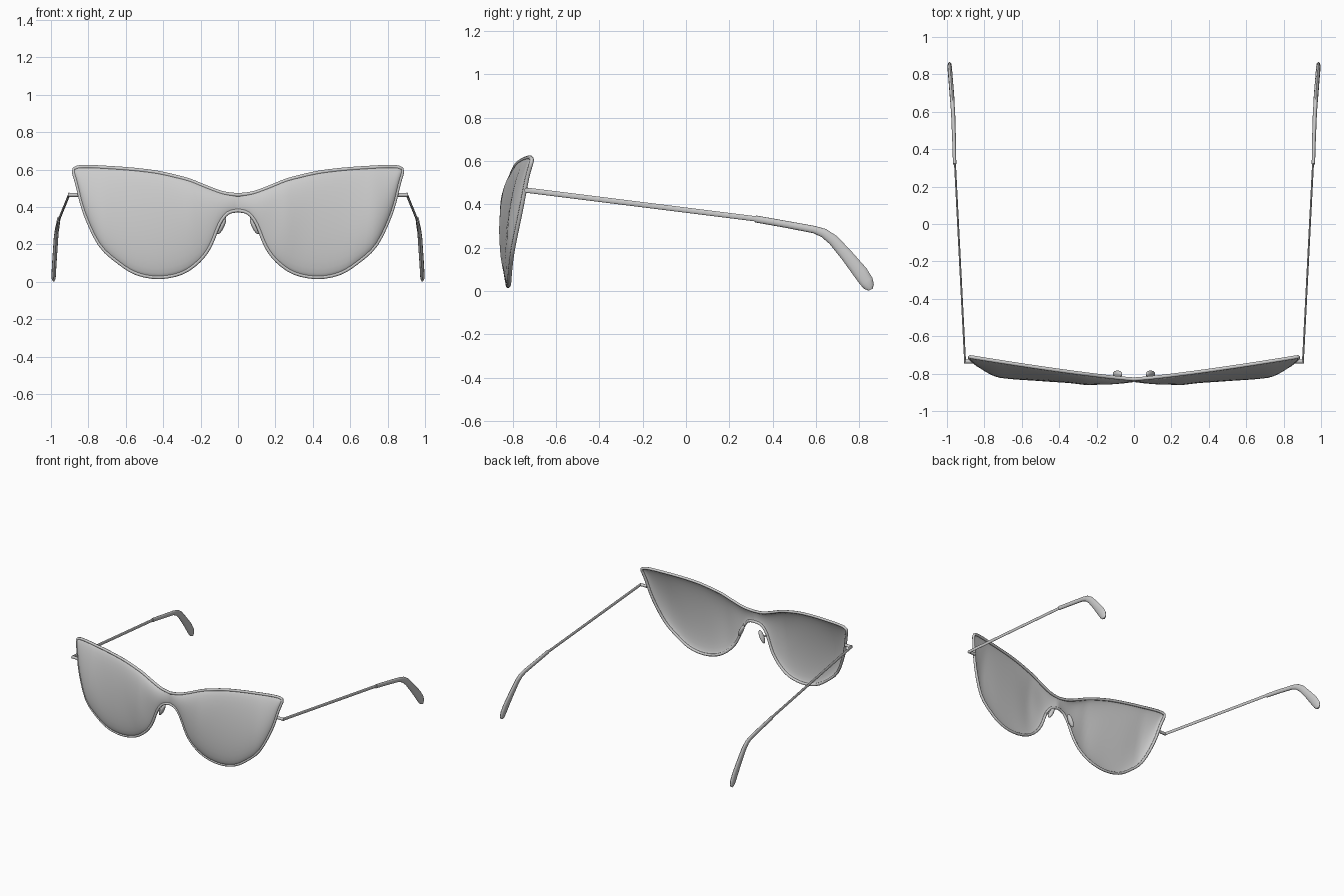
import bpy, bmesh, math
from mathutils import Vector, Matrix

cube = bpy.data.objects.get("Cube")
if cube:
    bpy.data.objects.remove(cube, do_unlink=True)

grey = bpy.data.materials.new("plain grey")
grey.use_nodes = True
colour = (0.6, 0.6, 0.6, 1)
grey.diffuse_color = colour
grey.node_tree.nodes["Principled BSDF"].inputs["Base Color"].default_value = colour


def finish(obj, angle=50):
    """Give an object the material and smooth shading."""
    obj.data.materials.clear()
    obj.data.materials.append(grey)
    bpy.ops.object.select_all(action="DESELECT")
    obj.select_set(True)
    bpy.context.view_layer.objects.active = obj
    bpy.ops.object.shade_smooth_by_angle(angle=math.radians(angle))
    return obj


def from_bmesh(name, bm):
    bmesh.ops.recalc_face_normals(bm, faces=bm.faces)
    mesh = bpy.data.meshes.new(name)
    bm.to_mesh(mesh)
    bm.free()
    obj = bpy.data.objects.new(name, mesh)
    bpy.context.collection.objects.link(obj)
    return obj


def tube(name, points, radius, closed=False):
    """Round wire along a path, turned into a mesh."""
    curve = bpy.data.curves.new(name, "CURVE")
    curve.dimensions = "3D"
    curve.bevel_depth = radius
    curve.bevel_resolution = 2
    curve.use_fill_caps = True
    spline = curve.splines.new("POLY")
    spline.points.add(len(points) - 1)
    for target, p in zip(spline.points, points):
        target.co = (*p, 1)
    spline.use_cyclic_u = closed
    obj = bpy.data.objects.new(name, curve)
    bpy.context.collection.objects.link(obj)
    bpy.ops.object.select_all(action="DESELECT")
    obj.select_set(True)
    bpy.context.view_layer.objects.active = obj
    bpy.ops.object.convert(target="MESH")
    return finish(bpy.context.object)


def sweep(name, stations, side, sides=12):
    """Oval section swept along stations of (x, y, z, half width, half height)."""
    bm = bmesh.new()
    centres = [Vector((side * s[0], s[1], s[2])) for s in stations]
    rings = []
    for i, s in enumerate(stations):
        along = centres[min(i + 1, len(centres) - 1)] - centres[max(i - 1, 0)]
        up = Vector((0, -along.z, along.y)).normalized()
        ring = []
        for k in range(sides):
            a = math.tau * k / sides
            offset = Vector((s[3] * math.cos(a), 0, 0)) + up * s[4] * math.sin(a)
            ring.append(bm.verts.new(centres[i] + offset))
        rings.append(ring)
    for a, b in zip(rings, rings[1:]):
        for k in range(sides):
            n = (k + 1) % sides
            bm.faces.new((a[k], a[n], b[n], b[k]))
    bm.faces.new(rings[0])
    bm.faces.new(rings[-1])
    return finish(from_bmesh(name, bm))


def smooth_path(points, steps=3):
    """Catmull-Rom curve through the points."""
    out = []
    last = len(points) - 1
    for i in range(last):
        p0, p1 = points[max(i - 1, 0)], points[i]
        p2, p3 = points[i + 1], points[min(i + 2, last)]
        for k in range(steps):
            t = k / steps
            out.append(0.5 * (2 * p1 + (p2 - p0) * t
                              + (2 * p0 - 5 * p1 + 4 * p2 - p3) * t ** 2
                              + (3 * p1 - p0 - 3 * p2 + p3) * t ** 3))
    return out + [points[-1]]


# Brow line (x, z) and lower edge (x, y, z) of one half, centre to outer tip
brow = [(0, .465), (.08, .475), (.17, .507), (.25, .54), (.32, .56), (.42, .583),
        (.52, .597), (.62, .606), (.7, .611), (.77, .615), (.82, .616),
        (.855, .613), (.876, .604)]
lower = [(0, -.835, .382), (.055, -.842, .368), (.1, -.845, .31), (.15, -.84, .19),
         (.21, -.835, .11), (.3, -.825, .048), (.42, -.82, .024), (.54, -.815, .044),
         (.64, -.81, .105), (.74, -.797, .2), (.82, -.762, .37), (.86, -.733, .52),
         (.879, -.715, .585)]
top = smooth_path([Vector((x, -.83 + .12 * (x / .88) ** 1.2, z)) for x, z in brow])
bottom = smooth_path([Vector(p) for p in lower])


def mirrored(p):
    return Vector((-p.x, p.y, p.z))


# One-piece lens, bulging forward between the two edges
bm = bmesh.new()
top_row = [mirrored(p) for p in reversed(top[1:])] + top
bottom_row = [mirrored(p) for p in reversed(bottom[1:])] + bottom
ROWS = 16
columns = []
for a, b in zip(top_row, bottom_row):
    column = []
    for j in range(ROWS + 1):
        t = (1 - math.cos(math.pi * j / ROWS)) / 2
        p = a.lerp(b, t)
        x = abs(p.x)
        depth = .044 * min(1, .15 + x / .3) * min(1, max(0, (.885 - x) / .16)) ** .6
        p.y -= depth * (4 * t * (1 - t)) ** .6
        column.append(bm.verts.new(p))
    columns.append(column)
for a, b in zip(columns, columns[1:]):
    for j in range(ROWS):
        bm.faces.new((a[j], a[j + 1], b[j + 1], b[j]))
lens = from_bmesh("lens", bm)
thickness = lens.modifiers.new("thickness", "SOLIDIFY")
thickness.thickness = .004
finish(lens)

# Wire rim around the whole lens
tube("rim", top_row + list(reversed(bottom_row)), .01, closed=True)

for side, word in ((1, "left"), (-1, "right")):
    # Hinge lug and thin flat temple wire
    tube(word + "_hinge", [(side * .85, -.735, .465), (side * .908, -.735, .465)], .011)
    sweep(word + "_temple", [(.903, -.74, .466, .005, .012),
                             (.958, .34, .331, .005, .012)], side)
    # Sleeve that bends down into a paddle-shaped ear tip
    sweep(word + "_ear_tip", [
        (.959, .32, .333, .009, .016), (.962, .45, .31, .01, .016),
        (.967, .59, .284, .011, .017), (.97, .635, .268, .011, .021),
        (.973, .68, .235, .012, .025), (.978, .745, .16, .012, .029),
        (.983, .805, .085, .012, .034), (.985, .832, .045, .012, .032),
        (.986, .845, .02, .011, .024), (.986, .852, .007, .006, .01)], side)
    # Nose pad, leaning in towards the bridge, on a short stem
    bm = bmesh.new()
    bmesh.ops.create_uvsphere(bm, u_segments=16, v_segments=10, radius=1)
    lean = Matrix.Rotation(-side * math.radians(25), 4, "Y")
    place = Matrix.Translation((side * .088, -.803, .3))
    size = Matrix.Diagonal((.015, .02, .05, 1))
    bmesh.ops.transform(bm, matrix=place @ lean @ size, verts=bm.verts)
    finish(from_bmesh(word + "_nose_pad", bm))
    tube(word + "_pad_stem", [(side * .105, -.843, .3), (side * .092, -.803, .3)], .006)
